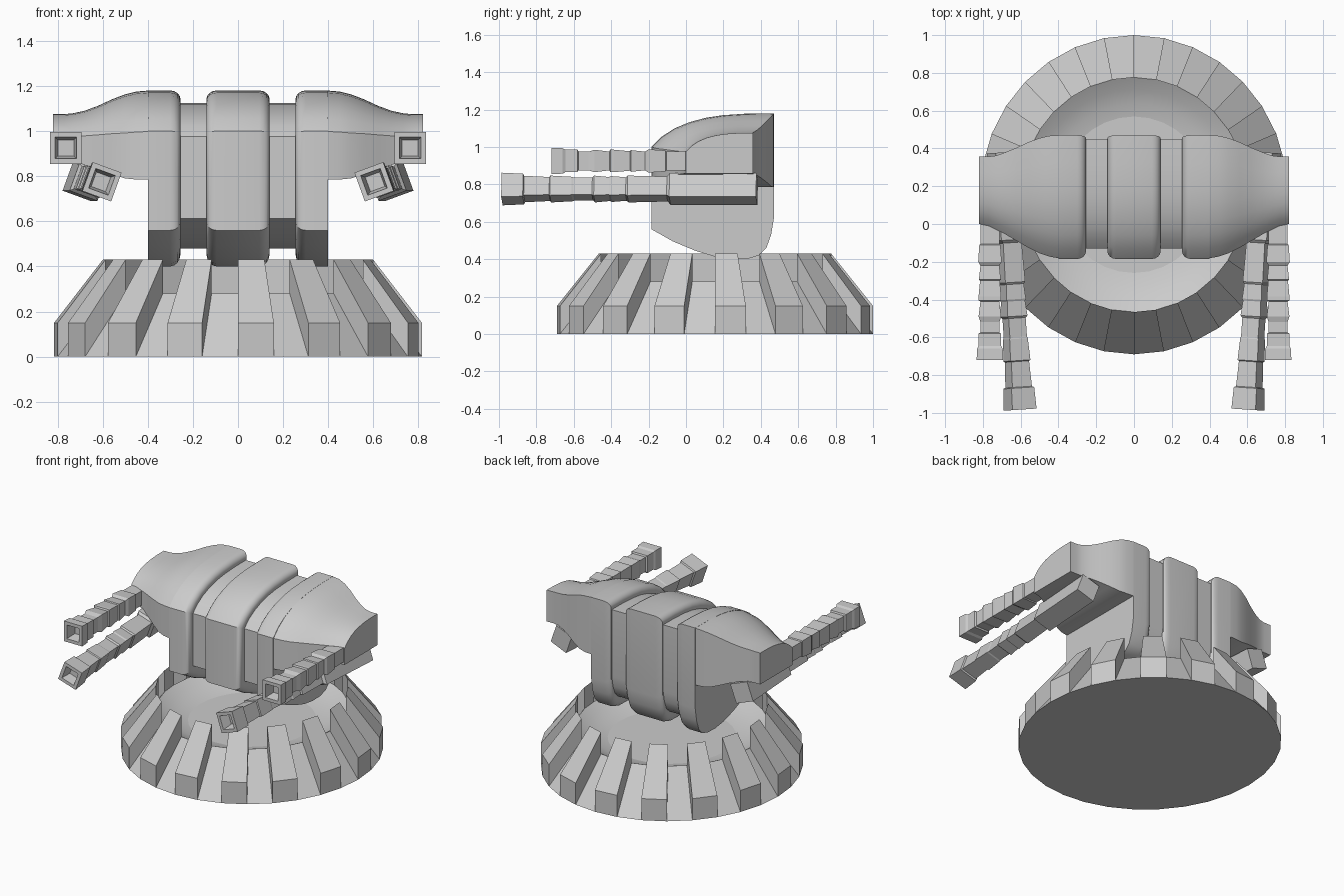
import bpy, bmesh, math
from mathutils import Matrix, Vector

if "Cube" in bpy.data.objects:
    bpy.data.objects.remove(bpy.data.objects["Cube"])


def finish(name, bm, smooth=True, mirror=False):
    bmesh.ops.recalc_face_normals(bm, faces=bm.faces)
    me = bpy.data.meshes.new(name)
    bm.to_mesh(me)
    bm.free()
    ob = bpy.data.objects.new(name, me)
    bpy.context.collection.objects.link(ob)
    if mirror:
        ob.modifiers.new("mirror", 'MIRROR').use_mirror_merge = False
    if smooth:
        bpy.ops.object.select_all(action='DESELECT')
        ob.select_set(True)
        bpy.context.view_layer.objects.active = ob
        bpy.ops.object.shade_smooth_by_angle(angle=math.radians(32))
    return ob


def loft(bm, sections):
    """Skin a list of equal-length point loops and cap both ends."""
    rings = [[bm.verts.new(p) for p in s] for s in sections]
    n = len(rings[0])
    for a, b in zip(rings, rings[1:]):
        for i in range(n):
            j = (i + 1) % n
            bm.faces.new((a[i], a[j], b[j], b[i]))
    bm.faces.new(rings[0])
    bm.faces.new(rings[-1])


# ---------- base: 32-sided bowl with 16 raised ribs ----------
SEG, RX, RY, CY = 32, 0.815, 0.845, 0.155


def polar(i, r, z):
    a = 2 * math.pi * i / SEG
    return Vector((RX * r * math.sin(a), CY - RY * r * math.cos(a), z))


bm = bmesh.new()
loft(bm, [[polar(i, r, z) for i in range(SEG)] for r, z in
          [(1, 0), (0.735, 0.28), (0.735, 0.281), (0.66, 0.245), (0.57, 0.215), (0.49, 0.2)]])
base = finish("base_bowl", bm)
for p in base.data.polygons:            # faceted outside, smooth inside
    if p.center.z < 0.2:
        p.use_smooth = False

bm = bmesh.new()
for i in range(0, SEG, 2):
    loft(bm, [[polar(k, r, z) for r, z in [(1, 0), (1, 0.15), (0.735, 0.43), (0.735, 0.27)]]
              for k in (i, i + 1)])
finish("base_ribs", bm, smooth=False)

# ---------- body: side profile swept across x in rounded bands ----------
PROFILE = [(-.185, .56), (-.185, 1.0), (-.13, 1.055), (-.06, 1.1), (.02, 1.133), (.11, 1.157),
           (.2, 1.17), (.32, 1.178), (.47, 1.18), (.47, .62), (.455, .53), (.43, .46),
           (.39, .42), (.33, .402), (.25, .4), (.16, .412), (.05, .445), (-.07, .495)]
FULL = (-.185, .47, .4, 1.18)
RECESS = (-.13, .45, .48, 1.125)


def body_section(x, t):
    """t = 0 full size, t = 1 recessed size."""
    y0, y1, z0, z1 = [f + (r - f) * t for f, r in zip(FULL, RECESS)]
    return [(x, y0 + (y - FULL[0]) / (FULL[1] - FULL[0]) * (y1 - y0),
             z0 + (z - FULL[2]) / (FULL[3] - FULL[2]) * (z1 - z0)) for y, z in PROFILE]


ROUND = [(0, 1.05), (0, .65), (.004, .42), (.014, .2), (.028, .06), (.045, 0)]
bm = bmesh.new()
loft(bm, [body_section(-.14 + d, t) for d, t in ROUND] +
         [body_section(.14 - d, t) for d, t in reversed(ROUND)])
finish("body_middle_band", bm)

bm = bmesh.new()
loft(bm, [body_section(x, 1) for x in (-.3, .3)])
finish("body_core", bm)

bm = bmesh.new()
loft(bm, [body_section(.255 + d, t) for d, t in ROUND] + [body_section(.4, 0)])
finish("body_side_band", bm, mirror=True)

# ---------- shoulders: upper profile tapering outward ----------
UPPER = [(0, 0), (0, .54), (.085, .68), (.19, .795), (.31, .88), (.45, .94), (.59, .975),
         (.77, .995), (1, 1), (1, 0)]
#          x     y0    y1    z0    z1
TAPER = [(.39, -.183, .47, .785, 1.18), (.45, -.172, .467, .785, 1.175),
         (.50, -.155, .455, .79, 1.163), (.56, -.125, .433, .81, 1.14),
         (.62, -.09, .405, .832, 1.112), (.68, -.055, .38, .848, 1.09),
         (.73, -.03, .362, .855, 1.079), (.77, -.01, .357, .857, 1.075),
         (.82, 0, .357, .857, 1.075)]
bm = bmesh.new()
loft(bm, [[(x, y0 + u * (y1 - y0), z0 + v * (z1 - z0)) for u, v in UPPER]
          for x, y0, y1, z0, z1 in TAPER])
finish("shoulder", bm, mirror=True)


# ---------- barrels: stepped square tubes with hollow muzzles ----------
def barrel(name, steps, matrix):
    tip, h = steps[0]
    steps = [(tip + .07, h * .5), (tip, h * .68)] + steps
    bm = bmesh.new()
    loft(bm, [[(-h, y, -h), (h, y, -h), (h, y, h), (-h, y, h)] for y, h in steps])
    bmesh.ops.transform(bm, matrix=matrix, verts=bm.verts)
    finish(name, bm, smooth=False, mirror=True)


barrel("upper_barrel",
       [(-.72, .07), (-.66, .068), (-.645, .06), (-.58, .06), (-.575, .05), (-.52, .05),
        (-.49, .06), (-.41, .05), (-.405, .06), (-.385, .06), (-.30, .052), (-.295, .058),
        (-.22, .05), (-.20, .062), (-.11, .056), (-.105, .05), (.06, .05)],
       Matrix.Translation((.763, 0, .925)))

barrel("lower_barrel",
       [(-.985, .068), (-.87, .064), (-.865, .055), (-.73, .05), (-.725, .056), (-.61, .051),
        (-.60, .048), (-.50, .048), (-.49, .056), (-.41, .05), (-.40, .054), (-.32, .049),
        (-.31, .056), (-.10, .052), (-.085, .066), (.38, .066)],
       Matrix.Translation((.668, 0, .775)) @ Matrix.Rotation(math.radians(-3.8), 4, 'Z')
       @ Matrix.Rotation(math.radians(-20), 4, 'Y'))
